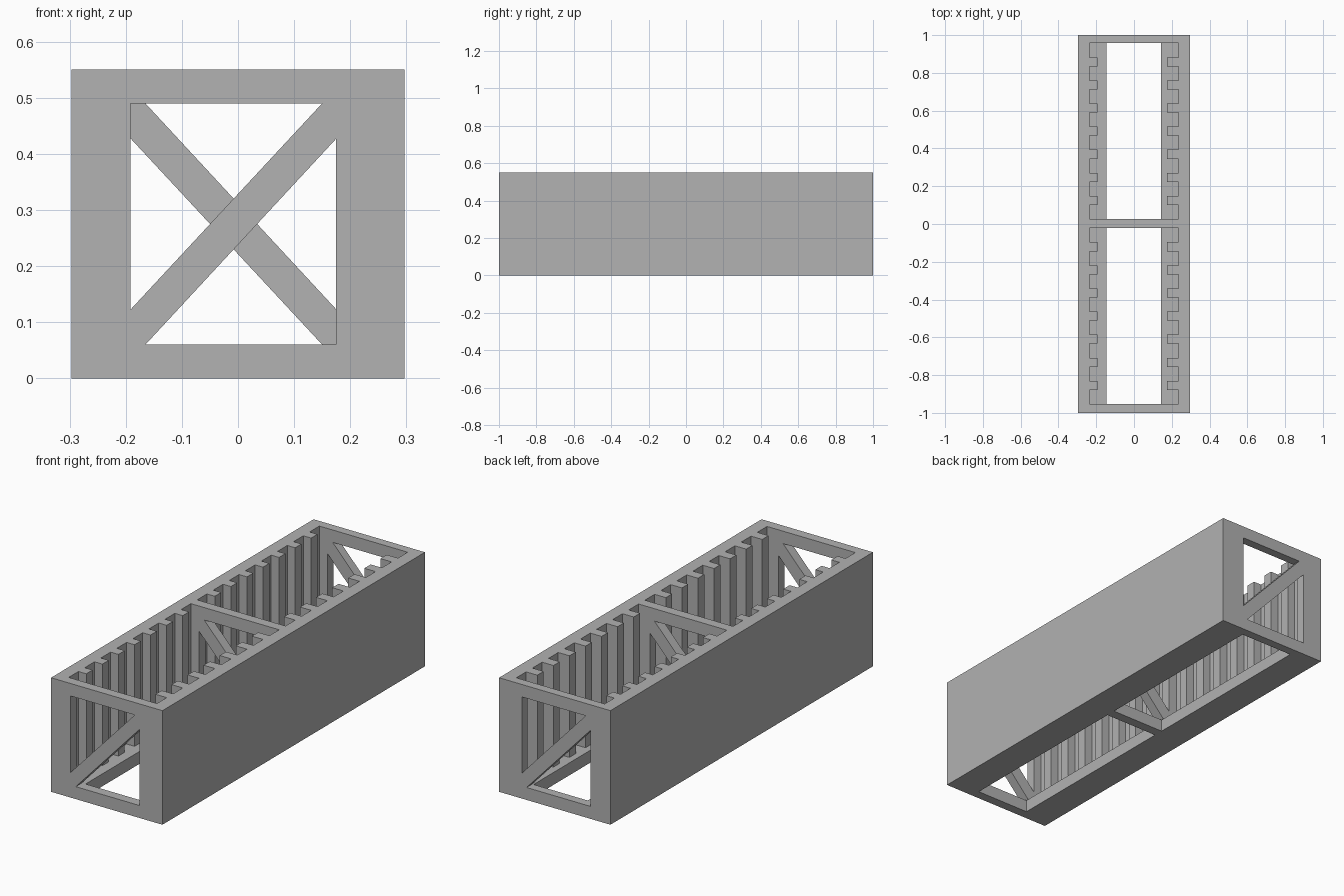
import bpy
import bmesh

cube = bpy.data.objects.get("Cube")
if cube:
    bpy.data.objects.remove(cube, do_unlink=True)

grey = bpy.data.materials.new("plain grey")
grey.use_nodes = True
grey.diffuse_color = (0.445, 0.445, 0.445, 1)
grey.node_tree.nodes["Principled BSDF"].inputs["Base Color"].default_value = grey.diffuse_color

# Main dimensions
HALF_X, HEIGHT, FLOOR = 0.297, 0.55, 0.06
LEFT, RIGHT, TOP = -0.192, 0.175, 0.49          # window limits in the cross walls
WALLS = [(-1.0, -0.953), (-0.022, 0.026), (0.957, 1.0)]
TEETH, TOOTH = 7, 0.048


def prism(name, outline, low, high, axis="z"):
    """Extrude a flat outline along z, or an x-z outline along y."""
    bm = bmesh.new()
    place = (lambda a, b, h: (a, b, h)) if axis == "z" else (lambda a, b, h: (a, h, b))
    face = bm.faces.new([bm.verts.new(place(a, b, low)) for a, b in outline])
    moved = bmesh.ops.extrude_face_region(bm, geom=[face])["geom"]
    shift = place(0, 0, high - low)
    bmesh.ops.translate(bm, vec=shift, verts=[v for v in moved if isinstance(v, bmesh.types.BMVert)])
    bmesh.ops.recalc_face_normals(bm, faces=bm.faces)
    mesh = bpy.data.meshes.new(name)
    bm.to_mesh(mesh)
    bm.free()
    mesh.materials.append(grey)
    obj = bpy.data.objects.new(name, mesh)
    bpy.context.collection.objects.link(obj)
    return obj


def rect(x0, x1, y0, y1):
    return [(x0, y0), (x1, y0), (x1, y1), (x0, y1)]


def cut(target, cutter):
    """Subtract the cutter, apply, and discard it."""
    mod = target.modifiers.new("cut", "BOOLEAN")
    mod.operation, mod.solver, mod.object = "DIFFERENCE", "EXACT", cutter
    bpy.context.view_layer.update()
    graph = bpy.context.evaluated_depsgraph_get()
    result = bpy.data.meshes.new_from_object(target.evaluated_get(graph))
    target.modifiers.clear()
    target.data = result
    bpy.data.objects.remove(cutter, do_unlink=True)


def comb_side(wall_x, tooth_x, y0, y1):
    """Slotted inner edge of a side wall, from y0 to y1."""
    gap = (y1 - y0 - TEETH * TOOTH) / (TEETH + 1)
    points = [(wall_x, y0)]
    for i in range(TEETH):
        a = y0 + gap + i * (gap + TOOTH)
        b = a + TOOTH
        points += [(wall_x, a), (tooth_x, a), (tooth_x, b), (wall_x, b)]
    return points + [(wall_x, y1)]


# Rack body with two slotted bays open at the top and through the floor
body = prism("rack_body", rect(-HALF_X, HALF_X, -1, 1), 0, HEIGHT)
for (_, y0), (y1, _) in zip(WALLS, WALLS[1:]):
    bay = comb_side(0.235, RIGHT, y0, y1) + comb_side(-0.236, -0.194, y0, y1)[::-1]
    cut(body, prism("bay_cutter", bay, FLOOR, HEIGHT + 0.1))
    cut(body, prism("floor_cutter", rect(-0.146, 0.143, y0, y1), -0.1, FLOOR + 0.05))

# Windows through the end walls and the divider
for y0, y1 in WALLS:
    cut(body, prism("window_cutter", rect(LEFT, RIGHT, FLOOR, TOP), y0 - 0.02, y1 + 0.02, "y"))

# Diagonal braces: one on each end, a crossed pair in the divider
rising = [(LEFT, FLOOR), (-0.165, FLOOR), (RIGHT, 0.427),
          (RIGHT, TOP), (0.15, TOP), (LEFT, 0.122)]
falling = [(x, FLOOR + TOP - z) for x, z in rising]
front, middle, back = WALLS
prism("front_brace", rising, *front, "y")
prism("divider_brace_rising", rising, *middle, "y")
prism("divider_brace_falling", falling, *middle, "y")
prism("back_brace", falling, *back, "y")
